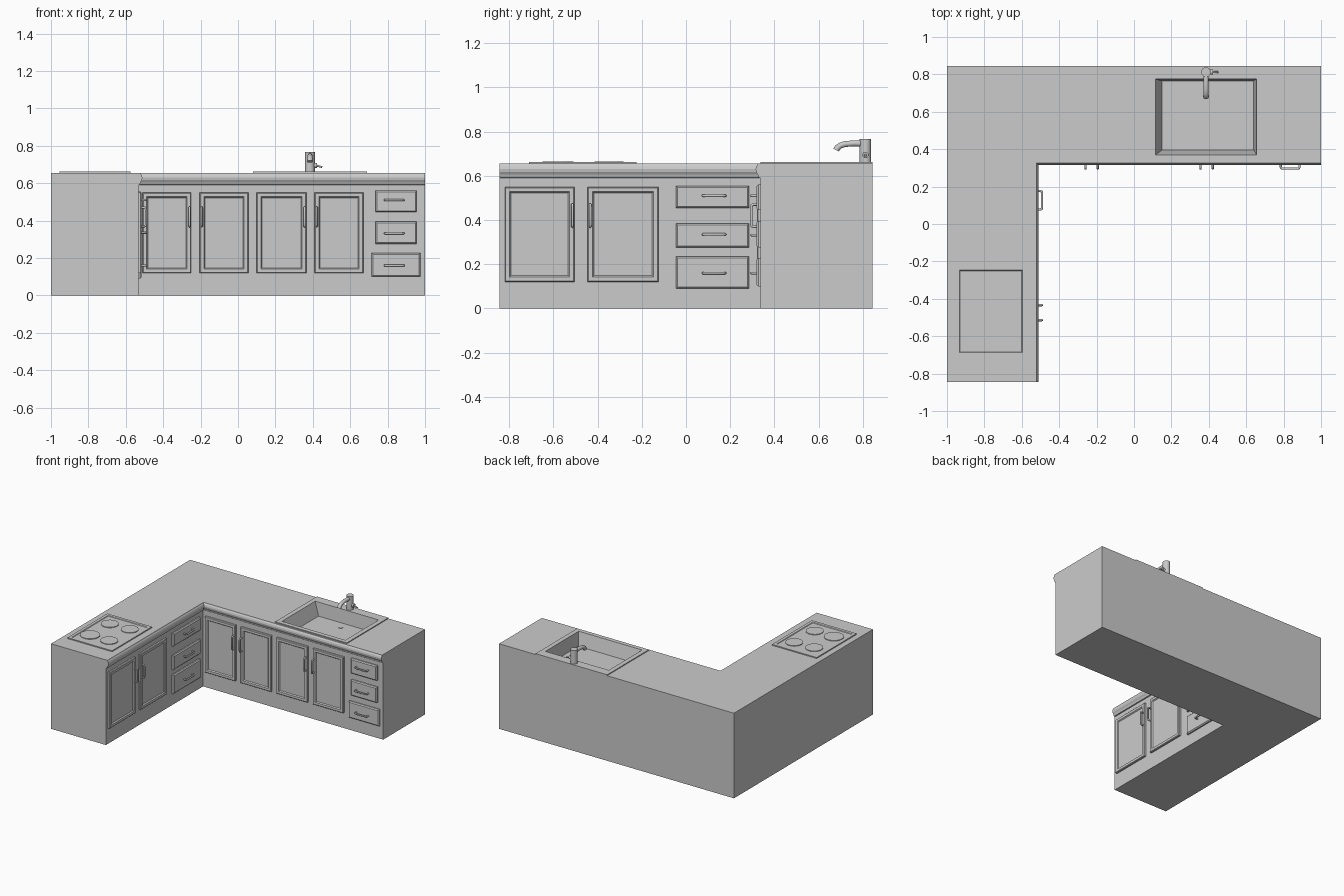
import bpy, bmesh
from math import pi
from mathutils import Matrix

default = bpy.data.objects.get("Cube")
if default:
    bpy.data.objects.remove(default, do_unlink=True)

FACE_X, FACE_Y = -0.533, 0.337      # cabinet fronts of the side and back runs
END_Y, TOP = 0.845, 0.655

BACK_RUN = Matrix.Translation((0, FACE_Y, 0)) @ Matrix.Rotation(pi / 2, 4, 'X')
SIDE_RUN = (Matrix.Translation((FACE_X, 0, 0)) @ Matrix.Rotation(pi / 2, 4, 'Z')
            @ Matrix.Rotation(pi / 2, 4, 'X'))


def add_object(name, data, matrix=Matrix()):
    ob = bpy.data.objects.new(name, data)
    bpy.context.scene.collection.objects.link(ob)
    ob.matrix_world = matrix
    return ob


def loft(name, rings, matrix=Matrix(), cap_start=True, cap_end=True):
    """Skin a stack of equal-length rings."""
    bm = bmesh.new()
    loops = [[bm.verts.new(p) for p in ring] for ring in rings]
    for a, b in zip(loops, loops[1:]):
        for i in range(len(a)):
            j = (i + 1) % len(a)
            bm.faces.new((a[i], a[j], b[j], b[i]))
    if cap_start:
        bm.faces.new(loops[0][::-1])
    if cap_end:
        bm.faces.new(loops[-1])
    mesh = bpy.data.meshes.new(name)
    bm.to_mesh(mesh)
    bm.free()
    return add_object(name, mesh, matrix)


def rect(x0, x1, y0, y1, z, inset=0):
    x0, x1, y0, y1 = x0 + inset, x1 - inset, y0 + inset, y1 - inset
    return [(x0, y0, z), (x1, y0, z), (x1, y1, z), (x0, y1, z)]


def l_ring(z, out):
    """L-shaped outline whose inner fronts are pushed out by a distance."""
    fx, fy = FACE_X + out, FACE_Y - out
    return [(-1, -END_Y, z), (fx, -END_Y, z), (fx, fy, z),
            (1, fy, z), (1, END_Y, z), (-1, END_Y, z)]


def tube(name, points, radii, matrix=Matrix()):
    curve = bpy.data.curves.new(name, 'CURVE')
    curve.dimensions = '3D'
    curve.bevel_depth = 1
    curve.bevel_resolution = 3
    curve.use_fill_caps = True
    spline = curve.splines.new('POLY')
    spline.points.add(len(points) - 1)
    for p, co, r in zip(spline.points, points, radii):
        p.co = (*co, 1)
        p.radius = r
    spline.use_smooth = True
    return add_object(name, curve, matrix)


def cylinder(name, radius, depth, location, rotation=(0, 0, 0), sides=32):
    bpy.ops.mesh.primitive_cylinder_add(vertices=sides, radius=radius, depth=depth,
                                        location=location, rotation=rotation)
    ob = bpy.context.object
    ob.name = name
    bpy.ops.object.shade_smooth_by_angle()
    return ob


def handle(name, u, z, matrix, upright):
    path = [(-.05, .012), (-.05, .034), (-.047, .039), (-.04, .041),
            (.04, .041), (.047, .039), (.05, .034), (.05, .012)]
    points = [(u, z + a, o) if upright else (u + a, z, o) for a, o in path]
    tube(name, points, [.006] * len(path), matrix)


def door(name, u0, u1, hinge_low, matrix):
    steps = [(0, 0), (0, .012), (.004, .016), (.022, .016), (.028, .008)]
    loft(name, [rect(u0, u1, .12, .55, o, i) for i, o in steps], matrix)
    handle(name + "_handle", u1 - .009 if hinge_low else u0 + .011, .42, matrix, True)


def drawer(name, u0, u1, z0, z1, handle_u, handle_z, matrix):
    steps = [(0, 0), (0, .01), (.007, .017)]
    loft(name, [rect(u0, u1, z0, z1, o, i) for i, o in steps], matrix)
    handle(name + "_handle", handle_u, handle_z, matrix, False)


# Cabinet carcass and moulded worktop
cabinet = loft("cabinet", [l_ring(0, 0), l_ring(.59, 0)])
edge = [(.59, 0), (.592, .008), (.605, .012), (.618, .02), (.63, .022),
        (.642, .019), (.65, .014), (TOP, .012)]
worktop = loft("worktop", [l_ring(z, o) for z, o in edge])

# Hole for the basin
hole = (.11, .66, .365, .78)
cutter = loft("basin_cutter", [rect(*hole, .55), rect(*hole, .8)])
cutter.hide_render = True
for ob in (cabinet, worktop):
    mod = ob.modifiers.new("basin_hole", 'BOOLEAN')
    mod.operation = 'DIFFERENCE'
    mod.object = cutter
    mod.solver = 'EXACT'
    bpy.context.view_layer.objects.active = ob
    bpy.ops.object.modifier_apply(modifier=mod.name)
bpy.data.objects.remove(cutter, do_unlink=True)

# Sink with a raised rim and sloping basin
RIM = .662
loft("sink", [rect(.08, .69, .337, END_Y, TOP - .002),
              rect(.08, .69, .337, END_Y, RIM),
              rect(.115, .655, .37, .775, RIM),
              rect(.15, .64, .395, .765, .56)], cap_start=False)
cylinder("drain", .016, .004, (.385, .70, .562))

# Tap
TAP_X, TAP_Y = .385, .812
cylinder("tap_body", .026, .107, (TAP_X, TAP_Y, .7135))
spout = [(.80, .746), (.76, .747), (.72, .744), (.70, .738), (.686, .728), (.68, .716)]
tube("tap_spout", [(TAP_X, y, z) for y, z in spout],
     [.014, .014, .014, .014, .015, .015])
cylinder("tap_lever_hub", .014, .03, (TAP_X + .022, TAP_Y, .695), (0, pi / 2, 0))
tube("tap_lever", [(TAP_X + .03, TAP_Y, .696), (TAP_X + .065, TAP_Y, .686)], [.006, .005])

# Hob: raised plate with a shallow tray and four cooking rings
hob = (-.955, -.575, -.71, -.225)
steps = [(0, TOP - .002), (0, .663), (.022, .663), (.026, .659)]
loft("hob", [rect(*hob, z, i) for i, z in steps])
for n, (x, y, r) in enumerate([(-.853, -.58, .07), (-.69, -.58, .062),
                               (-.845, -.352, .062), (-.68, -.345, .062)], 1):
    cylinder(f"cooking_ring_{n}", r, .007, (x, y, .6605))

# Doors, in facing pairs
for n, (u0, u1) in enumerate([(-.51, -.25), (-.205, .055), (.10, .365), (.41, .67)]):
    door(f"back_door_{n + 1}", u0, u1, n % 2 == 0, BACK_RUN)
for n, (u0, u1) in enumerate([(-.82, -.505), (-.445, -.125)]):
    door(f"side_door_{n + 1}", u0, u1, n % 2 == 0, SIDE_RUN)

# Drawer stacks
for n, (u0, u1, z0, z1, hz) in enumerate([(.735, .955, .445, .56, .51),
                                          (.735, .955, .275, .395, .332),
                                          (.715, .975, .10, .227, .16)], 1):
    drawer(f"back_drawer_{n}", u0, u1, z0, z1, .835, hz, BACK_RUN)
for n, (z0, z1, hz) in enumerate([(.455, .555, .51), (.275, .385, .335), (.09, .235, .16)], 1):
    drawer(f"side_drawer_{n}", -.045, .285, z0, z1, .127, hz, SIDE_RUN)
